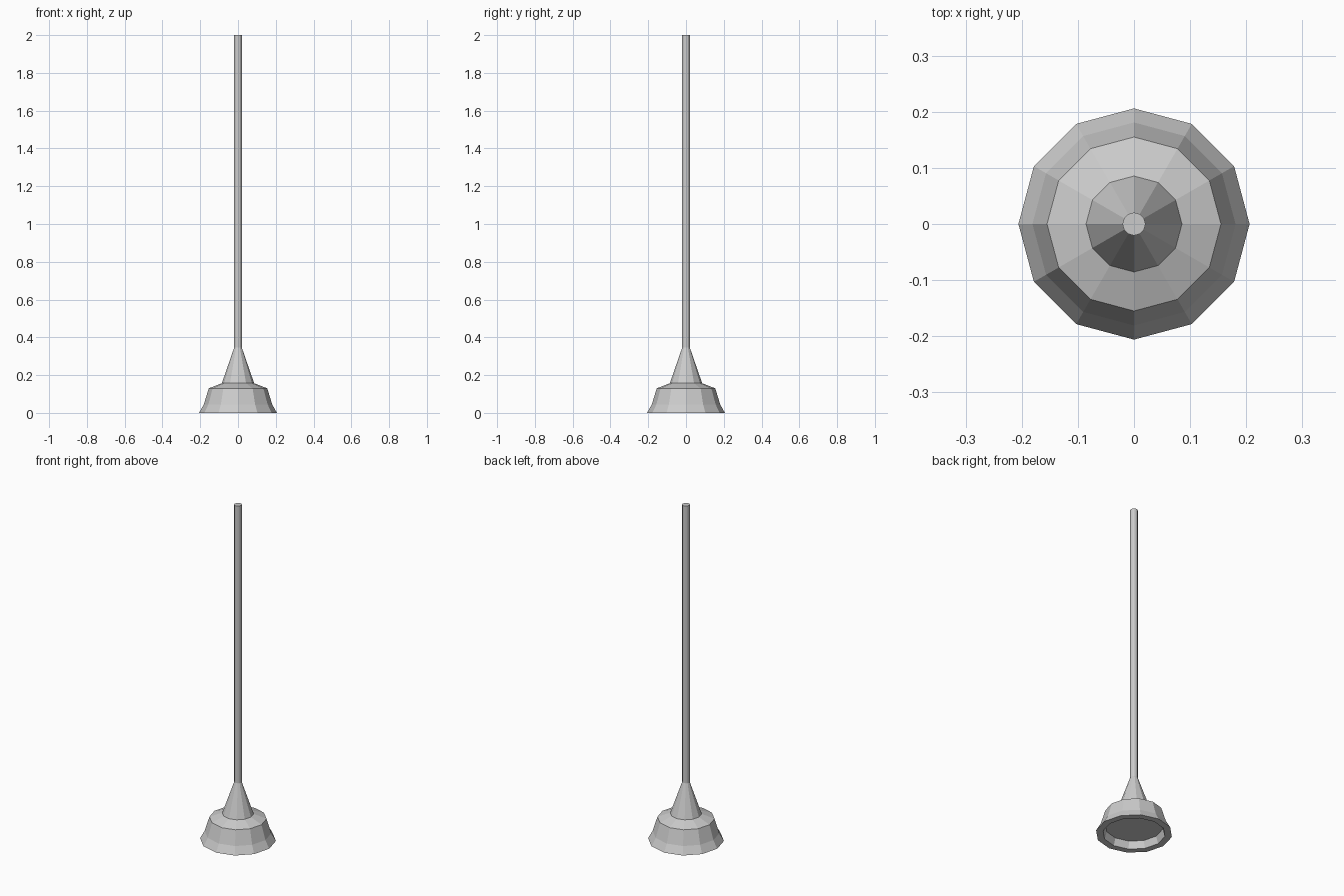
import bpy, bmesh
from math import sin, cos, pi

if "Cube" in bpy.data.objects:
    bpy.data.objects.remove(bpy.data.objects["Cube"])

SIDES = 12


def lathe(name, profile):
    """Revolve a (radius, z) profile around z; both ends are capped."""
    bm = bmesh.new()
    rings = [[bm.verts.new((r * cos(2 * pi * i / SIDES), r * sin(2 * pi * i / SIDES), z))
              for i in range(SIDES)] for r, z in profile]
    for a, b in zip(rings, rings[1:]):
        for i in range(SIDES):
            j = (i + 1) % SIDES
            bm.faces.new((a[i], a[j], b[j], b[i]))
    bm.faces.new(rings[0][::-1])
    bm.faces.new(rings[-1])
    bmesh.ops.recalc_face_normals(bm, faces=bm.faces)
    mesh = bpy.data.meshes.new(name)
    bm.to_mesh(mesh)
    bm.free()
    obj = bpy.data.objects.new(name, mesh)
    bpy.context.collection.objects.link(obj)
    return obj


# Flared rubber cup with recessed underside, stepped shoulder and conical neck
lathe("suction_cup", [(0.155, 0.042), (0.168, 0), (0.206, 0), (0.181, 0.045),
                      (0.155, 0.13), (0.0855, 0.157), (0.0205, 0.345)])

# Long straight handle
lathe("handle", [(0.0205, 0.345), (0.0205, 2.0)])
